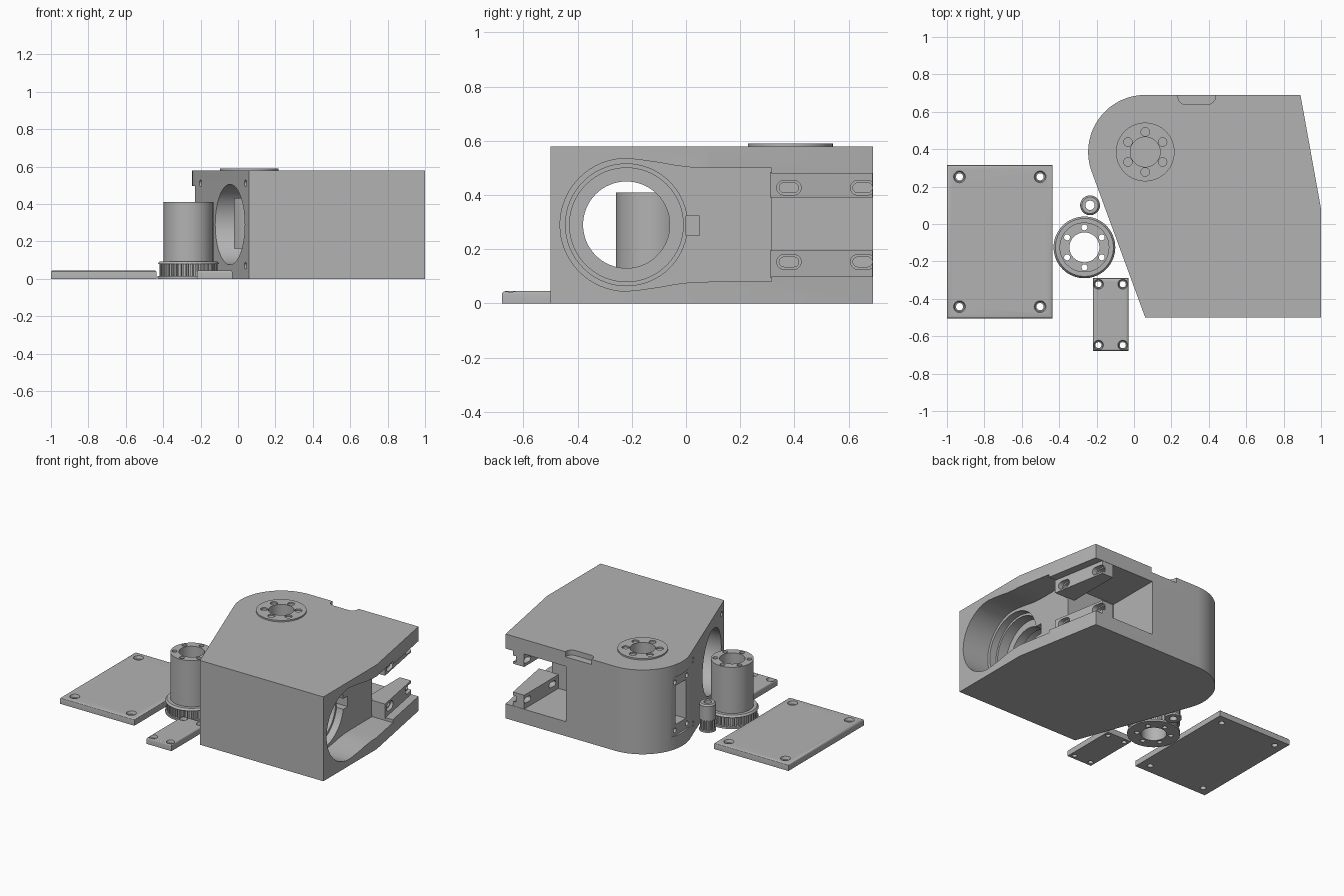
import bpy, bmesh, math
from mathutils import Matrix

if "Cube" in bpy.data.objects:
    bpy.data.objects.remove(bpy.data.objects["Cube"])

grey = bpy.data.materials.new("machined grey")
grey.diffuse_color = (0.45, 0.45, 0.45, 1)
grey.use_nodes = True
grey.node_tree.nodes["Principled BSDF"].inputs["Base Color"].default_value = grey.diffuse_color


def circle(cx, cy, r, n=48):
    return [(cx + r * math.cos(2 * math.pi * i / n), cy + r * math.sin(2 * math.pi * i / n)) for i in range(n)]


def prism(name, pts, lo, hi, axis="z", top=None):
    """Extrude a 2D outline along z (points x,y) or x (points y,z); top gives a second outline."""
    put = (lambda p, h: (p[0], p[1], h)) if axis == "z" else (lambda p, h: (h, p[0], p[1]))
    bm = bmesh.new()
    a = [bm.verts.new(put(p, lo)) for p in pts]
    b = [bm.verts.new(put(p, hi)) for p in (top or pts)]
    n = len(pts)
    bm.faces.new(a[::-1])
    bm.faces.new(b)
    for i in range(n):
        bm.faces.new((a[i], a[(i + 1) % n], b[(i + 1) % n], b[i]))
    bmesh.ops.recalc_face_normals(bm, faces=bm.faces)
    me = bpy.data.meshes.new(name)
    bm.to_mesh(me)
    bm.free()
    ob = bpy.data.objects.new(name, me)
    bpy.context.collection.objects.link(ob)
    me.materials.append(grey)
    return ob


def box(name, x0, x1, y0, y1, z0, z1):
    return prism(name, [(x0, y0), (x1, y0), (x1, y1), (x0, y1)], z0, z1)


def boolean(ob, others, op="DIFFERENCE"):
    for other in others:
        mod = ob.modifiers.new("bool", "BOOLEAN")
        mod.operation, mod.solver, mod.object = op, "EXACT", other
        dg = bpy.context.evaluated_depsgraph_get()
        me = bpy.data.meshes.new_from_object(ob.evaluated_get(dg))
        ob.modifiers.clear()
        ob.data = me
        bpy.data.objects.remove(other)


def finish(ob):
    bpy.ops.object.select_all(action="DESELECT")
    ob.select_set(True)
    bpy.context.view_layer.objects.active = ob
    bpy.ops.object.shade_smooth_by_angle(angle=math.radians(30))


# Housing body: rounded corner tangent to a slanted side
CX, CY, R = 0.06, 0.385, 0.305
slant = math.asin(R / 0.885)
arc = [math.pi / 2 + (math.pi / 2 + slant) * i / 32 for i in range(33)]
outline = [(0.06, -0.5), (1, -0.5), (1, 0.08), (0.89, 0.69)]
outline += [(CX + R * math.cos(t), CY + R * math.sin(t)) for t in arc]
housing = prism("housing", outline, 0, 0.58)

# Flared recess on the right side
BY, BZ = -0.22, 0.29
upper = [(-0.17, 0.530), (-0.10, 0.520), (-0.04, 0.509), (0.02, 0.502), (0.09, 0.5), (0.315, 0.5)]
left = [(BY + 0.245 * math.cos(t), BZ + 0.245 * math.sin(t))
        for t in [math.pi / 2 + math.pi * i / 32 for i in range(33)]]
flare = left + [(y, 2 * BZ - z) for y, z in upper] + upper[::-1]
cuts = [prism("flare_cut", flare, 0.8, 1.1, "x")]

# Stepped bore running through to the slanted side
for r, x0, x1 in ((0.225, 0.75, 0.82), (0.21, 0.68, 0.77), (0.16, 0.5, 0.7), (0.215, -0.4, 0.62)):
    cuts.append(prism("bore_cut", circle(BY, BZ, r, 64), x0, x1, "x"))

# Rear pocket, catch slot, finger notch
cuts.append(box("pocket_cut", 0.43, 1.1, 0.3149, 0.8, 0.10, 0.48))
cuts.append(box("catch_cut", 0.7, 0.85, 0.0, 0.05, 0.25, 0.322))
notch = [(0.235, 0.75), (0.235, 0.68)]
notch += [(0.275 - 0.04 * math.cos(t), 0.68 - 0.04 * math.sin(t)) for t in (0.4, 0.8, 1.2, math.pi / 2)]
notch += [(0.67 - x, y) for x, y in notch[::-1]]
cuts.append(prism("notch_cut", notch, 0.545, 0.7))

# Drive cavity with side window and flat cover seat
cuts.append(prism("cavity_cut", circle(CX, CY, 0.17), 0.16, 0.43))
cuts.append(box("passage_cut", -0.02, 0.14, -0.15, 0.385, 0.161, 0.429))
cuts.append(box("seat_cut", -0.4, -0.23, 0.2, 0.57, 0.09, 0.495))
cuts.append(box("window_cut", -0.4, 0.0, 0.33, 0.44, 0.162, 0.428))
for y in (-0.065, 0.065):
    for z in (-0.165, 0.165):
        cuts.append(prism("seat_hole", circle(CY + y, BZ + z, 0.016, 16), -0.3, -0.17, "x"))

# Cover screw holes in the slanted side
for y in (-0.445, 0.21):
    for z in (0.07, 0.51):
        hole = prism("side_hole", circle(0, 0, 0.018, 16), -0.05, 0.05, "x")
        x = 0.06 - (y + 0.5) * math.tan(slant)
        hole.data.transform(Matrix.Translation((x, y, z)) @ Matrix.Rotation(slant, 4, "Z"))
        cuts.append(hole)
cuts.append(prism("shaft_cut", circle(CX, CY, 0.08), 0.4, 0.7))
boolean(housing, cuts)
finish(housing)


def bolt_circle(cx, cy, z0, z1, r=0.018):
    return [prism("bolt_hole", circle(cx + 0.107 * math.cos(t), cy + 0.107 * math.sin(t), r, 20), z0, z1)
            for t in [math.pi / 6 + math.pi / 3 * i for i in range(6)]]


# Output hub on top
hub = prism("output_hub", circle(CX, CY, 0.157, 64), 0.54, 0.59)
boolean(hub, [prism("c", circle(CX, CY, 0.08), 0.5, 0.7)] + bolt_circle(CX, CY, 0.55, 0.7, 0.023))
finish(hub)

# Slotted rails at the rear opening
for name, z0, z1 in (("lower_rail", 0.095, 0.195), ("upper_rail", 0.39, 0.485)):
    rail = prism(name, [(0.75, 0.31), (0.902, 0.31), (0.835, 0.688), (0.75, 0.688)], z0, z1)
    zc = 0.153 if z0 < 0.2 else 0.427
    slots = []
    for yc in (0.38, 0.652):
        for r, x0, x1 in ((0.018, 0.7, 1), (0.027, 0.862 - (yc - 0.38) * 0.177, 1)):
            pts = [(yc + s * 0.018 + r * math.cos(t + a), zc + r * math.sin(t + a))
                   for s, a in ((1, -math.pi / 2), (-1, math.pi / 2))
                   for t in [math.pi * i / 10 for i in range(11)]]
            slots.append(prism("slot", pts, x0, x1, "x"))
    boolean(rail, slots)
    finish(rail)


def cover(name, x0, x1, y0, y1, dx, dy, r):
    """Flat cover with softened top edges and countersunk corner holes."""
    ob = box(name, x0, x1, y0, y1, 0, 0.045)
    bm = bmesh.new()
    bm.from_mesh(ob.data)
    edges = [e for e in bm.edges if all(v.co.z > 0.04 for v in e.verts)]
    bmesh.ops.bevel(bm, geom=edges, offset=0.012, segments=3, affect="EDGES", profile=0.5)
    bm.to_mesh(ob.data)
    bm.free()
    holes = []
    for x in (x0 + dx, x1 - dx):
        for y in (y0 + dy, y1 - dy):
            holes.append(prism("h", circle(x, y, r, 24), -0.1, 0.1))
            holes.append(prism("h", circle(x, y, r * 1.35, 24), 0.026, 0.05, top=circle(x, y, r * 1.75, 24)))
    boolean(ob, holes)
    finish(ob)


cover("large_cover", -1, -0.435, -0.505, 0.315, 0.067, 0.063, 0.019)
cover("small_cover", -0.22, -0.03, -0.68, -0.29, 0.03, 0.032, 0.016)


def gear(cx, cy, r_in, r_out, teeth):
    """Square-toothed belt wheel outline."""
    pts = []
    for i in range(teeth):
        for f, r in ((0, r_out), (0.5, r_out), (0.55, r_in), (0.95, r_in)):
            t = 2 * math.pi * (i + f) / teeth
            pts.append((cx + r * math.cos(t), cy + r * math.sin(t)))
    return pts


# Toothed drum with flanges and a tall sleeve
DX, DY = -0.265, -0.125
parts = [prism("drum_flange", circle(DX, DY, 0.165, 64), 0, 0.014),
         prism("drum_teeth", gear(DX, DY, 0.138, 0.156, 36), 0.013, 0.079),
         prism("drum_collar", circle(DX, DY, 0.165, 64), 0.078, 0.092, top=circle(DX, DY, 0.155, 64)),
         prism("drum_sleeve", circle(DX, DY, 0.133, 64), 0.09, 0.41)]
drum = parts[0]
boolean(drum, parts[1:], "UNION")
boolean(drum, [prism("c", circle(DX, DY, 0.08), -0.1, 0.6)] + bolt_circle(DX, DY, -0.1, 0.6, 0.016))
drum.name = "toothed_drum"
finish(drum)

# Small drive pinion
PX, PY = -0.235, 0.1
parts = [prism("pinion_flange", circle(PX, PY, 0.053, 32), 0, 0.012),
         prism("pinion_teeth", gear(PX, PY, 0.038, 0.047, 14), 0.011, 0.081),
         prism("pinion_hub", circle(PX, PY, 0.053, 32), 0.08, 0.18),
         prism("pinion_rim", circle(PX, PY, 0.053, 32), 0.179, 0.19, top=circle(PX, PY, 0.044, 32))]
pinion = parts[0]
boolean(pinion, parts[1:], "UNION")
boolean(pinion, [prism("c", circle(PX, PY, 0.025, 24), -0.1, 0.3)])
pinion.name = "drive_pinion"
finish(pinion)
